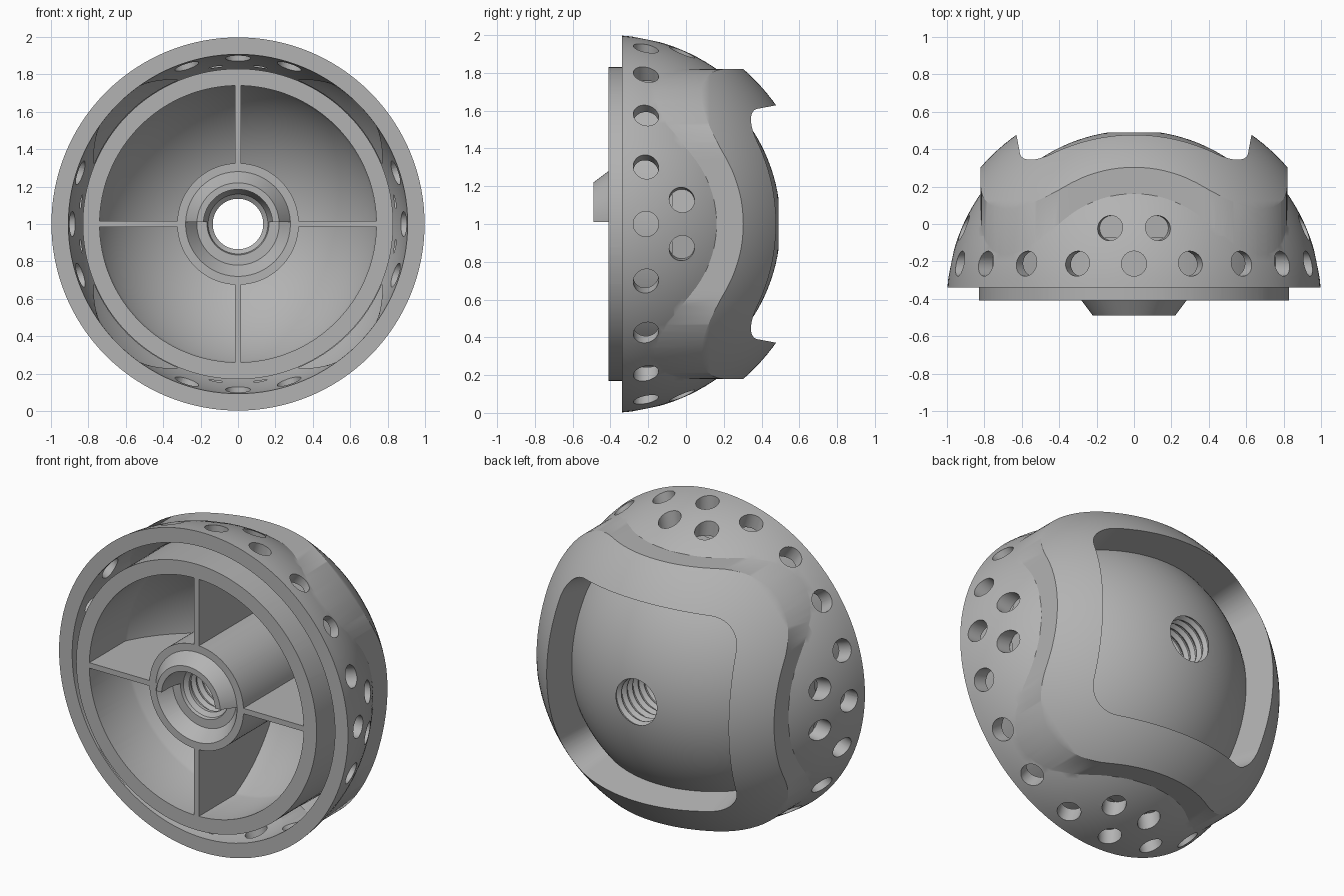
import bpy, bmesh
from math import sin, cos, pi, sqrt, acos, radians
from mathutils import Matrix

cube = bpy.data.objects.get("Cube")
if cube:
    bpy.data.objects.remove(cube, do_unlink=True)

C = -0.41                       # height of the common sphere centre along the axis
FAR = 0.7                       # reach of cutters past the part


def make(name, bm):
    bmesh.ops.remove_doubles(bm, verts=bm.verts, dist=1e-5)
    bmesh.ops.recalc_face_normals(bm, faces=bm.faces)
    mesh = bpy.data.meshes.new(name)
    bm.to_mesh(mesh)
    bm.free()
    obj = bpy.data.objects.new(name, mesh)
    bpy.context.scene.collection.objects.link(obj)
    return obj


def lathe(name, profile, steps=128):
    """Turn a closed (radius, height) outline about the axis."""
    bm = bmesh.new()
    rings = []
    for r, h in profile:
        if r < 1e-6:
            rings.append([bm.verts.new((0, 0, h))] * steps)
        else:
            rings.append([bm.verts.new((r * cos(2 * pi * i / steps),
                                        r * sin(2 * pi * i / steps), h))
                          for i in range(steps)])
    for a, b in zip(rings, rings[1:] + rings[:1]):
        for i in range(steps):
            j = (i + 1) % steps
            quad = list(dict.fromkeys((a[i], a[j], b[j], b[i])))
            if len(quad) > 2:
                bm.faces.new(quad)
    return make(name, bm)


def arc(R, r0, r1, n=32):
    """Points on the sphere of radius R between two distances from the axis."""
    a0, a1 = acos(r0 / R), acos(r1 / R)
    return [(R * cos(a0 + (a1 - a0) * i / n), C + R * sin(a0 + (a1 - a0) * i / n))
            for i in range(n + 1)]


def ball(name, R, base):
    edge = sqrt(R * R - (base - C) ** 2)
    pts = arc(R, edge, 0)
    pts[-1] = (0, C + R)
    return lathe(name, [(0, base)] + pts)


def rounded_square(name, levels, n=20):
    """Loft of (half width, corner radius, height) rounded squares."""
    bm = bmesh.new()
    loops = []
    for half, rad, h in levels:
        loop = []
        for q in range(4):
            for i in range(n + 1):
                t = q * pi / 2 + i * pi / 2 / n
                sx, sy = ((1, 1), (-1, 1), (-1, -1), (1, -1))[q]
                loop.append(bm.verts.new((sx * (half - rad) + rad * cos(t),
                                          sy * (half - rad) + rad * sin(t), h)))
        loops.append(loop)
    for a, b in zip(loops, loops[1:]):
        for i in range(len(a)):
            j = (i + 1) % len(a)
            bm.faces.new((a[i], a[j], b[j], b[i]))
    bm.faces.new(loops[0][::-1])
    bm.faces.new(loops[-1])
    return make(name, bm)


def box(name, size, centre):
    bm = bmesh.new()
    bmesh.ops.create_cube(bm, size=1, matrix=Matrix.Translation(centre)
                          @ Matrix.Diagonal((*size, 1)))
    return make(name, bm)


def combine(obj, tool, operation):
    """Apply a boolean and discard the tool."""
    mod = obj.modifiers.new("join", 'BOOLEAN')
    mod.operation, mod.object, mod.solver = operation, tool, 'EXACT'
    bpy.context.view_layer.update()
    graph = bpy.context.evaluated_depsgraph_get()
    mesh = bpy.data.meshes.new_from_object(obj.evaluated_get(graph))
    obj.modifiers.clear()
    obj.data = mesh
    bpy.data.objects.remove(tool, do_unlink=True)
    return obj


# Domed shell with the four-sided raised crown
body = ball("drilled_dome_body", 1.0, -0.34)
crown = combine(ball("crown", 1.087, -0.3),
                rounded_square("crown_sides", [(0.82, 0.46, -0.27), (0.82, 0.46, FAR)]),
                'INTERSECT')
combine(body, crown, 'UNION')

# Tapered square pocket that leaves the inner dome standing
pocket = rounded_square("pocket", [(0.53, 0.14, -0.05), (0.67, 0.2, FAR)])
combine(pocket, ball("inner_dome", 0.91, -0.38), 'DIFFERENCE')
combine(body, pocket, 'DIFFERENCE')

# Inner cup wall, separated from the shell by a ring gap
combine(body, lathe("cup_wall", [(0, C), (0.85, C), (0.85, -0.2), (0, -0.2)]), 'UNION')
gap = lathe("gap", [(0.83, -FAR), (0.91, -FAR)] + arc(0.91, 0.91, 0.83))
combine(body, gap, 'DIFFERENCE')
hollow = combine(ball("corner_hollow", 0.99, -0.36),
                 rounded_square("hollow_sides", [(0.77, 0.4, -0.33), (0.77, 0.4, FAR)]),
                 'INTERSECT')
combine(hollow, lathe("core", [(0, -FAR), (0.834, -FAR), (0.834, FAR), (0, FAR)]),
        'DIFFERENCE')
combine(body, hollow, 'DIFFERENCE')

# Cup cavity around the hub, with four ribs left in
cavity = lathe("cavity", [(0.325, -FAR), (0.74, -FAR)] + arc(0.82, 0.74, 0.325))
for size in ((2, 0.034, 2), (0.034, 2, 2)):
    combine(cavity, box("rib", size, (0, 0, 0)), 'DIFFERENCE')
combine(body, cavity, 'DIFFERENCE')

# Hub: raised half cone above, matching recess below
raised = lathe("raised_half", [(0, -0.36), (0.28, -0.36), (0.28, C), (0.22, -0.49), (0, -0.49)])
combine(raised, box("lower_half", (2, 1, 2), (0, 0.49, 0)), 'DIFFERENCE')
combine(body, raised, 'UNION')
recess = lathe("recess", [(0, -0.45), (0.31, -0.45), (0.22, -0.33), (0, -0.33)])
combine(recess, box("upper_half", (2, 1, 2), (0, -0.51, 0)), 'DIFFERENCE')
combine(body, recess, 'DIFFERENCE')

# Threaded bore
bore = [(0, -FAR), (0.185, -FAR), (0.185, -0.4), (0.16, -0.31), (0.135, -0.29)]
for i in range(14):
    h = -0.27 + i * 0.055
    bore += [(0.135, h), (0.155, h + 0.02), (0.155, h + 0.03), (0.135, h + 0.05)]
bore += [(0.135, FAR), (0, FAR)]
combine(body, lathe("bore", bore, 64), 'DIFFERENCE')

# Radial drillings: a full ring, plus a pair on each side
bm = bmesh.new()
drills = [(i * 18, -0.212) for i in range(20)]
drills += [(q * 90 + s * 8, -0.022) for q in range(4) for s in (-1, 1)]
for angle, h in drills:
    place = (Matrix.Rotation(radians(angle), 4, 'Z') @ Matrix.Translation((0.995, 0, h))
             @ Matrix.Rotation(pi / 2, 4, 'Y'))
    bmesh.ops.create_cone(bm, cap_ends=True, segments=32, radius1=0.067,
                          radius2=0.067, depth=0.3, matrix=place)
combine(body, make("drills", bm), 'DIFFERENCE')

# Stand the axis along y and finish
body.data.transform(Matrix.Translation((0, 0, 1)) @ Matrix.Rotation(-pi / 2, 4, 'X'))
grey = bpy.data.materials.new("plain_grey")
grey.use_nodes = True
colour = (0.45, 0.45, 0.45, 1)
grey.diffuse_color = colour
grey.node_tree.nodes["Principled BSDF"].inputs["Base Color"].default_value = colour
body.data.materials.clear()
body.data.materials.append(grey)
for face in body.data.polygons:
    face.material_index = 0
bpy.ops.object.select_all(action='DESELECT')
body.select_set(True)
bpy.context.view_layer.objects.active = body
bpy.ops.object.shade_smooth_by_angle(angle=radians(30))
